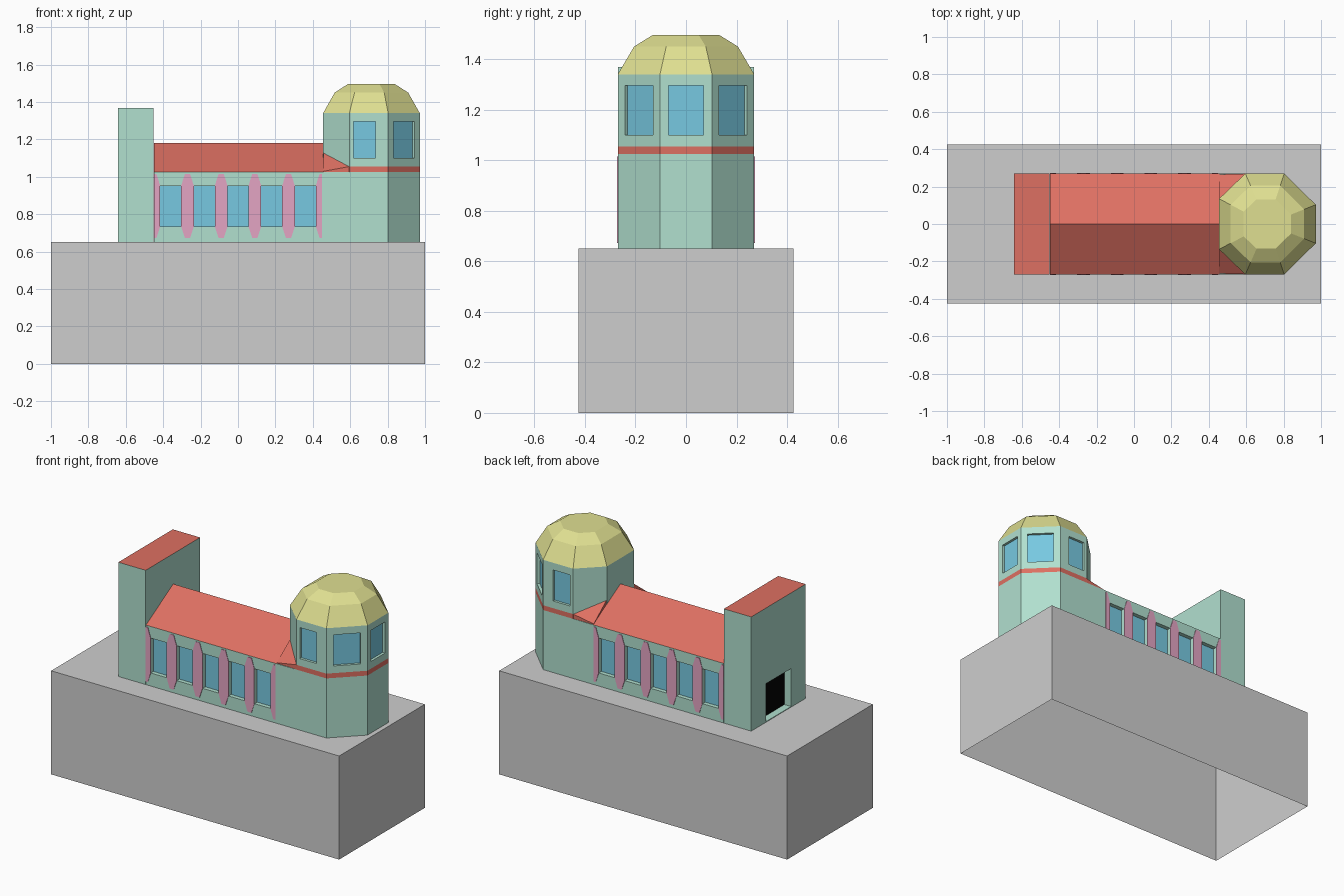
import bpy, bmesh, math
from mathutils import Vector

if "Cube" in bpy.data.objects:
    bpy.data.objects.remove(bpy.data.objects["Cube"])


def material(name, r, g, b):
    m = bpy.data.materials.new(name)
    lin = [((c / 255 + 0.055) / 1.055) ** 2.4 if c > 10 else c / 3295 for c in (r, g, b)]
    m.diffuse_color = (*lin, 1)
    m.use_nodes = True
    m.node_tree.nodes["Principled BSDF"].inputs["Base Color"].default_value = m.diffuse_color
    return m


GREY = material("grey stone", 206, 206, 206)
GREEN = material("pale green wall", 177, 224, 207)
RED = material("red roof", 222, 112, 98)
YELLOW = material("yellow dome", 223, 223, 145)
BLUE = material("blue glass", 119, 201, 225)
PINK = material("pink pillar", 228, 165, 196)
BLACK = material("black door", 4, 4, 4)


def loft(name, shells, mats):
    """Each shell is a list of rings with equal point counts, bridged and capped."""
    bm = bmesh.new()
    for rings in shells:
        vs = [[bm.verts.new(p) for p in ring] for ring in rings]
        n = len(vs[0])
        for a, b in zip(vs, vs[1:]):
            for i in range(n):
                j = (i + 1) % n
                bm.faces.new((a[i], a[j], b[j], b[i]))
        bm.faces.new(vs[0][::-1])
        bm.faces.new(vs[-1])
    bmesh.ops.recalc_face_normals(bm, faces=bm.faces)
    me = bpy.data.meshes.new(name)
    bm.to_mesh(me)
    bm.free()
    for m in mats:
        me.materials.append(m)
    ob = bpy.data.objects.new(name, me)
    bpy.context.collection.objects.link(ob)
    return ob


def prism(pts, z0, z1):
    return [[(x, y, z) for x, y in pts] for z in (z0, z1)]


def rect(x0, x1, y):
    return [(x0, -y), (x1, -y), (x1, y), (x0, y)]


def opening(x, y, angle, w, z0, z1, back, front):
    """Upright box on a wall point, facing angle, from -back to +front along the normal."""
    a = math.radians(angle)
    n, t = Vector((math.cos(a), math.sin(a))), Vector((-math.sin(a), math.cos(a)))
    p = Vector((x, y))
    pts = [p + t * s * w / 2 + n * d for s, d in ((-1, -back), (-1, front), (1, front), (1, -back))]
    return prism([tuple(q) for q in pts], z0, z1)


def recess(wall, name, places, depth, mat):
    """Cut openings into the wall and set a thin panel at the back of each."""
    cutter = loft(name + "_cutter", [opening(*p, depth, 0.03) for p in places], [wall.data.materials[0]])
    cutter.hide_render = True
    cutter.hide_set(True)
    cutter.display_type = 'WIRE'
    mod = wall.modifiers.new("openings", 'BOOLEAN')
    mod.operation, mod.solver, mod.object = 'DIFFERENCE', 'EXACT', cutter
    loft(name, [opening(*p, depth + 0.003, -depth + 0.004) for p in places], [mat])


# stone base, open underneath
base = loft("base", [prism(rect(-1, 1, 0.425), 0, 0.65)], [GREY])
bm = bmesh.new()
bm.from_mesh(base.data)
bmesh.ops.delete(bm, geom=[f for f in bm.faces if f.calc_center_median().z < 0.01], context='FACES_ONLY')
bm.to_mesh(base.data)
bm.free()

# hall with its three-sided end below the octagon tower
hall = loft("hall", [prism([(-0.45, -0.27), (0.803, -0.27), (0.972, -0.103), (0.972, 0.103),
                            (0.803, 0.27), (-0.45, 0.27)], 0.651, 1.025)], [GREEN])
recess(hall, "hall_windows",
       [(0.18 * i, s * 0.27, s * 90, 0.112, 0.733, 0.952) for i in range(-2, 3) for s in (-1, 1)],
       0.03, BLUE)

# pointed pillars between the hall windows, halved at both ends
pillars = []
for s in (-1, 1):
    for i in range(6):
        c = -0.45 + 0.18 * i
        prof = [(-0.014, 0.672), (0.014, 0.672), (0.034, 0.733), (0.034, 0.952),
                (0.014, 1.015), (-0.014, 1.015), (-0.034, 0.952), (-0.034, 0.733)]
        prof = [(max(-0.45, min(0.45, c + x)), z) for x, z in prof]
        pillars.append([[(x, s * y, z) for x, z in prof] for y in (0.268, 0.273)])
loft("pillars", pillars, [PINK])

# gabled roof and the small slopes that join it to the octagon
loft("hall_roof", [[[(x, -0.27, 1.025), (x, 0.27, 1.025), (x, 0, 1.18)] for x in (-0.45, 0.457)]], [RED])
for s, side in ((-1, "front"), (1, "back")):
    loft("roof_corner_" + side,
         [[[(0.455, s * 0.265, 1.025), (0.597, s * 0.269, 1.025), (0.457, s * 0.133, 1.025)],
           [(0.455, s * 0.265, 1.029), (0.597, s * 0.269, 1.055), (0.457, s * 0.133, 1.13)]]], [RED])

# octagon tower: red band, upper wall and faceted dome
octagon = [(0.595, -0.27), (0.803, -0.27), (0.972, -0.103), (0.972, 0.103),
           (0.803, 0.27), (0.595, 0.27), (0.455, 0.135), (0.455, -0.135)]
loft("tower_band", [prism(octagon, 1.025, 1.055)], [RED])
tower = loft("octagon_tower", [prism(octagon, 1.055, 1.34)], [GREEN])
places = [(0.972, 0, 0, 0.14, 1.1, 1.295)]
for s in (-1, 1):
    places.append((0.8875, s * 0.1865, s * 45, 0.158, 1.1, 1.295))
    places.append((0.676, s * 0.27, s * 90, 0.116, 1.1, 1.295))
recess(tower, "tower_windows", places, 0.02, BLUE)
loft("dome", [[[(0.713 + (x - 0.713) * k, y * k, z) for x, y in octagon]
               for k, z in ((1, 1.34), (0.76, 1.45), (0.49, 1.495))]], [YELLOW])

# entrance block with red top and recessed doorway
block = loft("entrance_block", [prism(rect(-0.642, -0.452, 0.27), 0.651, 1.368)], [GREEN, RED])
for f in block.data.polygons:
    f.material_index = 1 if f.normal.z > 0.5 else 0
recess(block, "door", [(-0.642, 0, 180, 0.25, 0.655, 0.893)], 0.05, BLACK)
